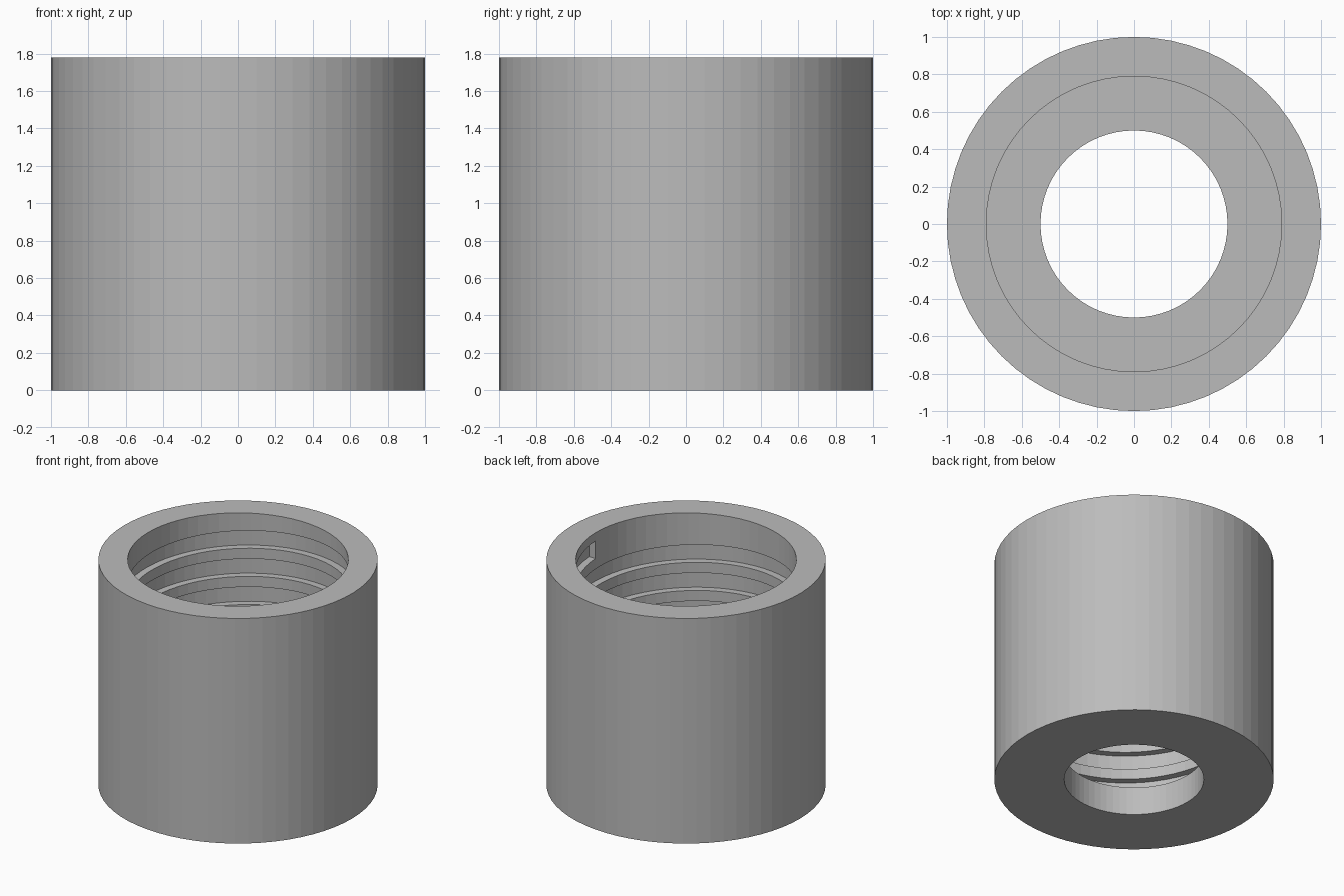
import bpy, bmesh, math

if "Cube" in bpy.data.objects:
    bpy.data.objects.remove(bpy.data.objects["Cube"])

SIDES = 64
R_OUT, R_BORE, R_GROOVE, R_HOLE = 1.0, 0.79, 0.845, 0.5
HEIGHT, FLOOR = 1.778, 0.222
PITCH, GROOVE_H, TURNS = 0.2222, 0.139, 6
THREAD_TOP = 1.713          # groove top at angle 0, falling with the angle

bm = bmesh.new()


def pt(r, k, z):
    a = 2 * math.pi * k / SIDES
    return (r * math.cos(a), r * math.sin(a), z)


def face(*points):
    bm.faces.new([bm.verts.new(p) for p in points])


def band(k, r0, z0, r1, z1):
    """Quad of one side between two rings; z is a (start, end) pair."""
    face(pt(r0, k, z0[0]), pt(r0, k + 1, z0[1]), pt(r1, k + 1, z1[1]), pt(r1, k, z1[0]))


def groove_top(i, k):
    return THREAD_TOP - PITCH * (i + k / SIDES)


flat = lambda z: (z, z)
for k in range(SIDES):
    # outer wall, rim, underside, hole wall and floor
    band(k, R_OUT, flat(0), R_OUT, flat(HEIGHT))
    band(k, R_OUT, flat(HEIGHT), R_BORE, flat(HEIGHT))
    band(k, R_HOLE, flat(0), R_OUT, flat(0))
    band(k, R_HOLE, flat(FLOOR), R_HOLE, flat(0))
    band(k, R_BORE, flat(FLOOR), R_HOLE, flat(FLOOR))
    # bore wall with the spiral groove, from the rim downwards
    upper = flat(HEIGHT)
    for i in range(TURNS):
        top = (groove_top(i, k), groove_top(i, k + 1))
        low = (top[0] - GROOVE_H, top[1] - GROOVE_H)
        if i == 0 and k == SIDES - 1:   # wall beside the upper groove end
            t = THREAD_TOP
            face(pt(R_BORE, k, HEIGHT), pt(R_BORE, k + 1, HEIGHT), pt(R_BORE, k + 1, t),
                 pt(R_BORE, k + 1, t - GROOVE_H), pt(R_BORE, k + 1, top[1]), pt(R_BORE, k, top[0]))
        else:
            band(k, R_BORE, upper, R_BORE, top)
        band(k, R_BORE, top, R_GROOVE, top)
        band(k, R_GROOVE, top, R_GROOVE, low)
        band(k, R_GROOVE, low, R_BORE, low)
        upper = low
    if k == 0:                          # wall beside the lower groove end
        t = groove_top(TURNS, 0)
        face(pt(R_BORE, 0, upper[0]), pt(R_BORE, 1, upper[1]), pt(R_BORE, 1, FLOOR),
             pt(R_BORE, 0, FLOOR), pt(R_BORE, 0, t - GROOVE_H), pt(R_BORE, 0, t))
    else:
        band(k, R_BORE, upper, R_BORE, flat(FLOOR))

# flat ends of the groove
for t in (THREAD_TOP, groove_top(TURNS, 0)):
    b = t - GROOVE_H
    face(pt(R_BORE, 0, b), pt(R_GROOVE, 0, b), pt(R_GROOVE, 0, t), pt(R_BORE, 0, t))

bmesh.ops.remove_doubles(bm, verts=bm.verts, dist=1e-5)
bmesh.ops.recalc_face_normals(bm, faces=bm.faces)
mesh = bpy.data.meshes.new("threaded_sleeve")
bm.to_mesh(mesh)
bm.free()

grey = bpy.data.materials.new("light grey")
grey.diffuse_color = (0.5, 0.5, 0.5, 1)
grey.use_nodes = True
grey.node_tree.nodes["Principled BSDF"].inputs["Base Color"].default_value = grey.diffuse_color
mesh.materials.append(grey)
sleeve = bpy.data.objects.new("threaded_sleeve", mesh)
bpy.context.collection.objects.link(sleeve)
